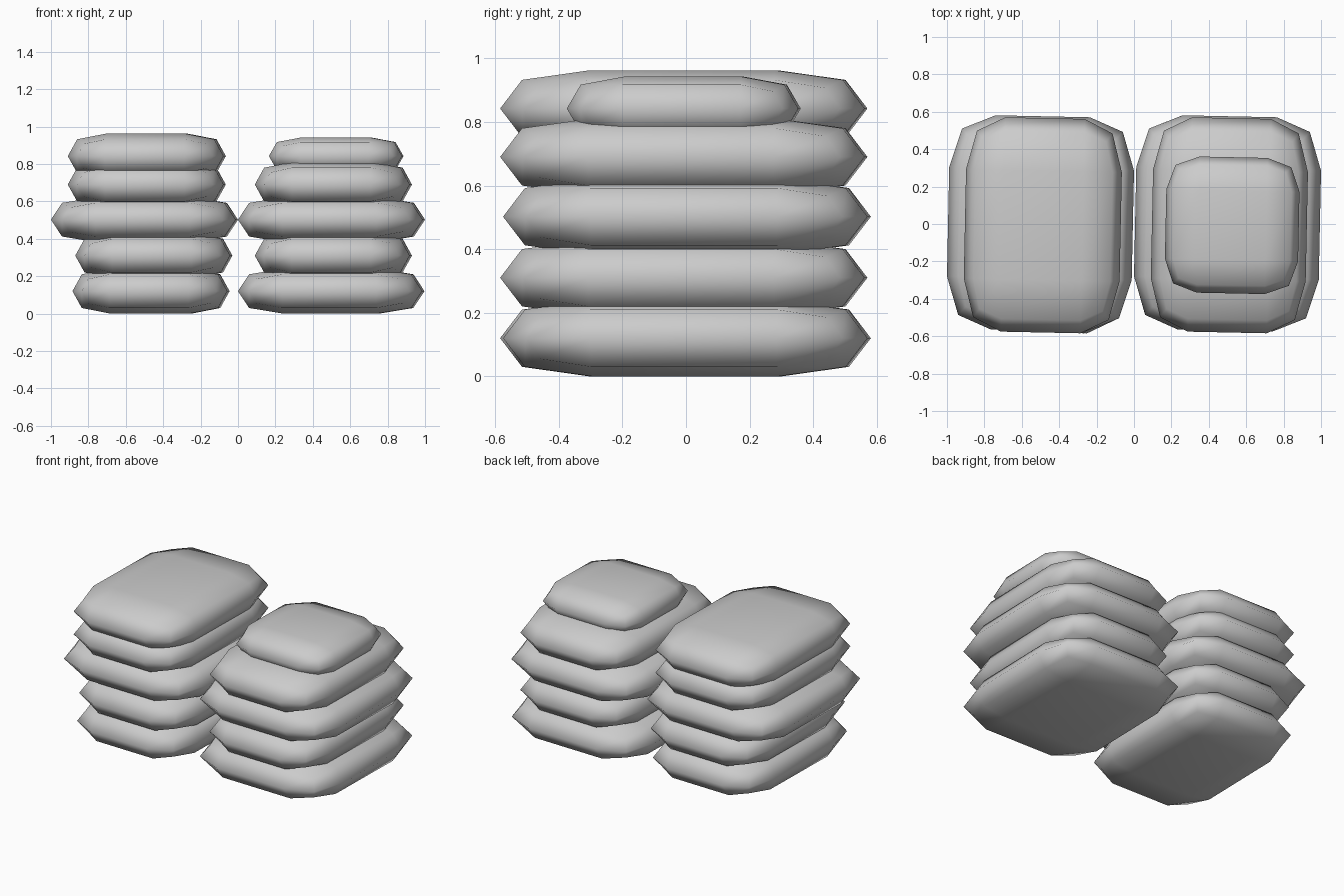
import bpy, math

if "Cube" in bpy.data.objects:
    bpy.data.objects.remove(bpy.data.objects["Cube"])

N = 4  # grid points per side of each bag


def edge_count(i, j):
    """How many borders a grid point touches: 0 inner, 1 side, 2 corner."""
    return (i in (0, N - 1)) + (j in (0, N - 1))


def bag(name, x0, x1, y, z, half_y, half_z):
    """Stuffed bag: domed top and bottom grids meeting at a wide middle seam."""
    inner, steps = 0.51, (-1, -1, 1, 1)
    outer = {-1: {1: 0.88, 2: 0.79}, 0: {1: 1.0, 2: 0.87}, 1: {1: 0.88, 2: 0.79}}
    height = {0: 1.0, 1: 0.75, 2: 0.54}
    half_x = (x1 - x0) / 2 - 0.006
    verts, idx = [], {}
    for layer in (-1, 0, 1):
        for i in range(N):
            for j in range(N):
                k = edge_count(i, j)
                if layer == 0 and k == 0:
                    continue
                u = outer[layer][k] if i in (0, N - 1) else inner
                v = outer[layer][k] if j in (0, N - 1) else inner
                idx[layer, i, j] = len(verts)
                verts.append((steps[i] * u * half_x, steps[j] * v * half_y,
                              layer * height[k] * half_z))
    faces = []
    # top and bottom
    for i in range(N - 1):
        for j in range(N - 1):
            quad = [(i, j), (i + 1, j), (i + 1, j + 1), (i, j + 1)]
            faces.append([idx[(1, *q)] for q in quad])
            faces.append([idx[(-1, *q)] for q in reversed(quad)])
    # sides, walking round the border
    m = N - 1
    ring = ([(i, 0) for i in range(m)] + [(m, j) for j in range(m)] +
            [(i, m) for i in range(m, 0, -1)] + [(0, j) for j in range(m, 0, -1)])
    for a, b in zip(ring, ring[1:] + ring[:1]):
        for low in (-1, 0):
            faces.append([idx[(low, *a)], idx[(low, *b)],
                          idx[(low + 1, *b)], idx[(low + 1, *a)]])
    mesh = bpy.data.meshes.new(name)
    mesh.from_pydata(verts, [], faces)
    mesh.shade_smooth()
    obj = bpy.data.objects.new(name, mesh)
    obj.location = ((x0 + x1) / 2, y, z)
    obj.rotation_euler.z = math.radians(-1.2)
    bpy.context.collection.objects.link(obj)


heights = (0.12, 0.31, 0.502, 0.69, 0.842)

# left stack
left = [(-0.885, -0.045), (-0.87, -0.03), (-1.0, 0.0), (-0.91, -0.065), (-0.91, -0.065)]
for n, ((x0, x1), z) in enumerate(zip(left, heights), 1):
    bag(f"left_bag_{n}", x0, x1, 0.003 if n == 3 else -0.007, z, 0.573, 0.12)

# right stack
right = [(0.0, 0.997), (0.09, 0.93), (0.0, 1.0), (0.09, 0.93)]
for n, ((x0, x1), z) in enumerate(zip(right, heights), 1):
    bag(f"right_bag_{n}", x0, x1, 0.003 if n in (1, 3) else -0.007, z, 0.573, 0.12)

# small bag on top of the right stack
bag("small_top_bag", 0.163, 0.887, -0.007, 0.842, 0.364, 0.1)
